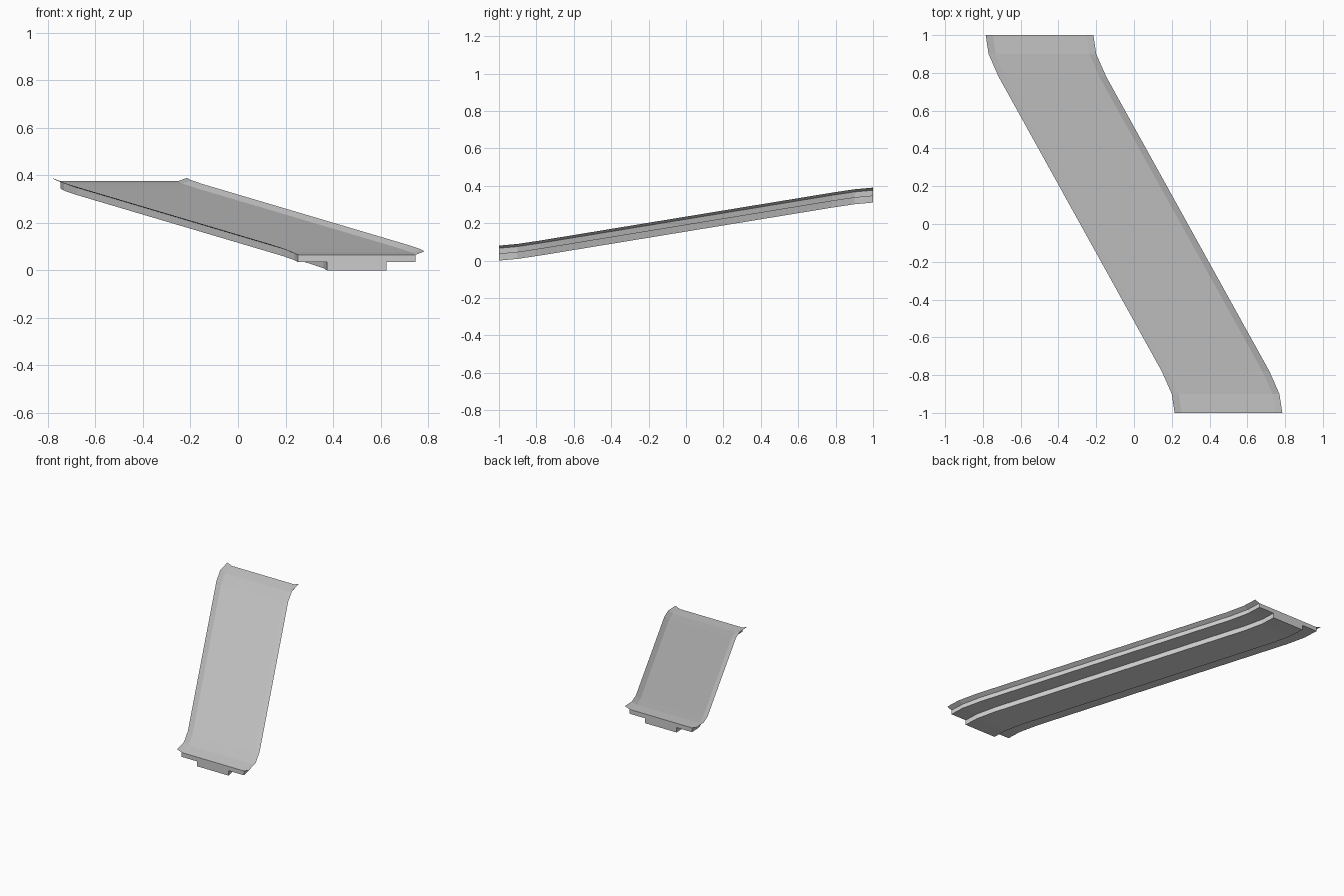
import bpy, bmesh

cube = bpy.data.objects.get("Cube")
if cube:
    bpy.data.objects.remove(cube, do_unlink=True)

grey = bpy.data.materials.new("light grey")
grey.use_nodes = True
colour = (0.6, 0.6, 0.6, 1)
grey.diffuse_color = colour
grey.node_tree.nodes["Principled BSDF"].inputs["Base Color"].default_value = colour

# Centre line of the ramp: half is given, the other half is its point reflection
RISE = 0.31
lower = [(0.5, -1, 0), (0.485, -0.9, 0.009), (0.432, -0.78, 0.027)]
path = lower + [(-x, -y, RISE - z) for x, y, z in reversed(lower)]


def sweep(name, section, closed):
    """Carry an upright x-z section along the path."""
    bm = bmesh.new()
    rings = [[bm.verts.new((px + x, py, pz + z)) for x, z in section]
             for px, py, pz in path]
    n = len(section)
    for a, b in zip(rings, rings[1:]):
        for i in range(n if closed else n - 1):
            j = (i + 1) % n
            bm.faces.new((a[i], a[j], b[j], b[i]))
    if closed:
        bm.faces.new(rings[0])
        bm.faces.new(rings[-1])
        bmesh.ops.recalc_face_normals(bm, faces=bm.faces)
    mesh = bpy.data.meshes.new(name)
    bm.to_mesh(mesh)
    bm.free()
    mesh.materials.append(grey)
    obj = bpy.data.objects.new(name, mesh)
    bpy.context.collection.objects.link(obj)
    return obj


# Deck slab with the narrower beam beneath, as one stepped section
half = [(0.125, 0), (0.125, 0.035), (0.248, 0.035), (0.248, 0.066)]
sweep("ramp_deck", half + [(-x, z) for x, z in reversed(half)], True)

# Thin lips flaring outward along both edges
sweep("left_lip", [(0.248, 0.066), (0.285, 0.08)], False)
sweep("right_lip", [(-0.285, 0.08), (-0.248, 0.066)], False)
